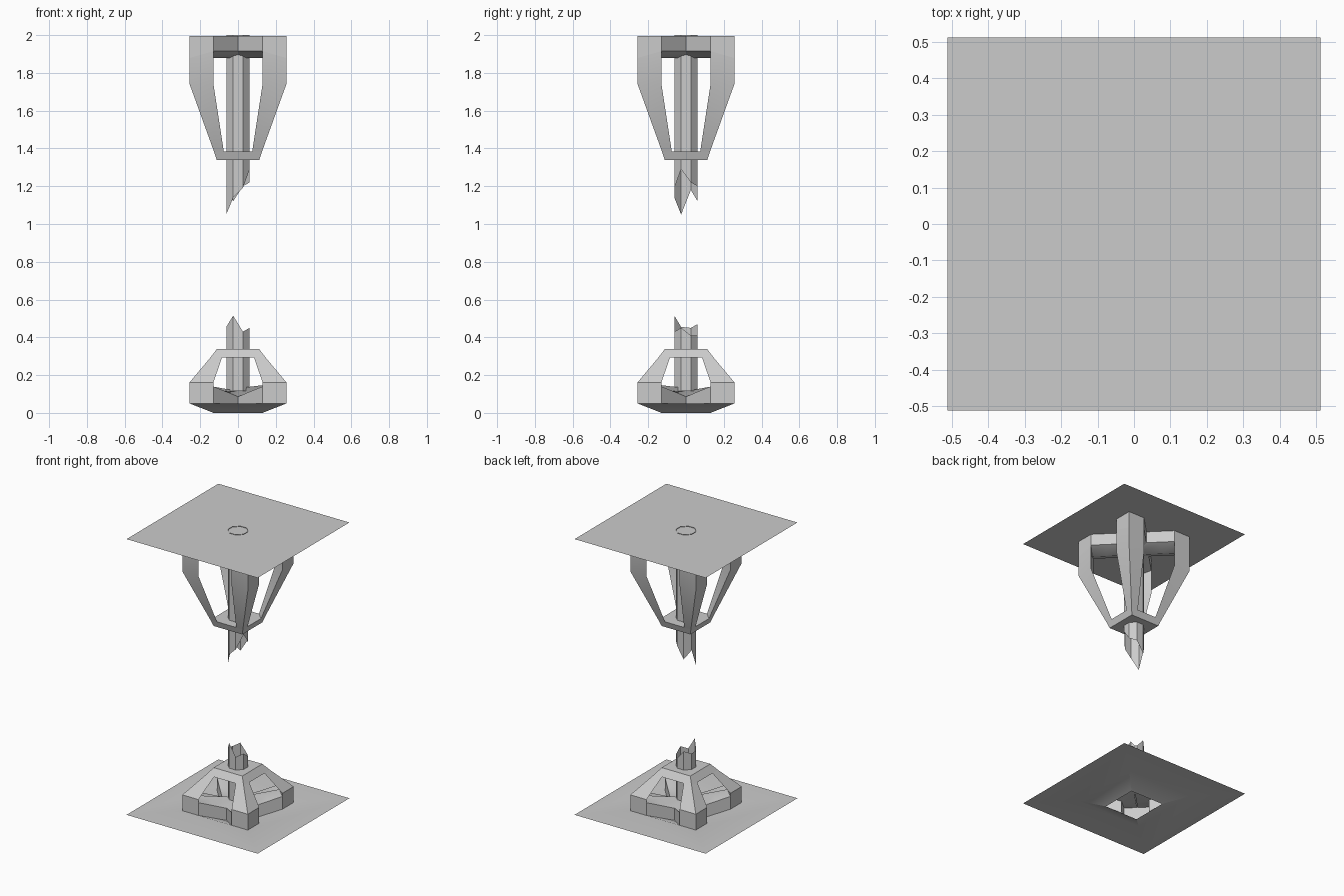
import bpy, bmesh, math

cube = bpy.data.objects.get("Cube")
if cube:
    bpy.data.objects.remove(cube, do_unlink=True)

grey = bpy.data.materials.new("plain grey")
grey.use_nodes = True
colour = (0.6, 0.6, 0.6, 1)
grey.diffuse_color = colour
grey.node_tree.nodes["Principled BSDF"].inputs["Base Color"].default_value = colour


def loft(name, rings, bottom=True, top=True):
    """Skin a stack of equal-length rings, listed from the bottom up."""
    bm = bmesh.new()
    rows = [[bm.verts.new(p) for p in ring] for ring in rings]
    for low, high in zip(rows, rows[1:]):
        for i in range(len(low)):
            j = (i + 1) % len(low)
            bm.faces.new((low[i], low[j], high[j], high[i]))
    if bottom:
        bm.faces.new(rows[0][::-1])
    if top:
        bm.faces.new(rows[-1])
    mesh = bpy.data.meshes.new(name)
    bm.to_mesh(mesh)
    bm.free()
    mesh.materials.append(grey)
    obj = bpy.data.objects.new(name, mesh)
    bpy.context.collection.objects.link(obj)
    # soften only the shallow bends
    bpy.ops.object.select_all(action='DESELECT')
    obj.select_set(True)
    bpy.context.view_layer.objects.active = obj
    bpy.ops.object.shade_smooth_by_angle(angle=math.radians(30))


def turn(x, y, k):
    for _ in range(k):
        x, y = -y, x
    return x, y


def square(r, z):
    return [(*turn(r, -r, k), z) for k in range(4)]


R, E = 0.256, 0.13


def cross(w, knee, z_out, z_knee, z_in):
    """Diagonal cross with pointed ends; w sets the arm width, knee a bend along it."""
    quarter = ((w, 0, z_in), (knee, knee - w, z_knee), (R, R - w, z_out),
               (R, R, z_out), (R - w, R, z_out), (knee - w, knee, z_knee))
    return [(*turn(x, y, k), z) for k in range(4) for x, y, z in quarter]


def arms(name, sections):
    """Four triangular corner struts; each section is reach, inner edge, height."""
    for k in range(4):
        loft(f"{name}_{k + 1}", [[(*turn(x, y, k), z) for x, y in
                                  ((d, e), (d, d), (e, d))] for d, e, z in sections])


def octagon(heights, r=0.067):
    return [(r * math.cos(math.pi * (2 * i + 1) / 8),
             r * math.sin(math.pi * (2 * i + 1) / 8), z)
            for i, z in enumerate(heights)]


# floor sheet, sinking to a square opening, and the ceiling sheet
loft("floor_sheet", [square(E, 0), square(R, 0.05), square(0.512, 0.05)],
     bottom=False, top=False)
loft("ceiling_sheet", [square(0.512, 1.997)], bottom=False)

# hollow lower foot: walls follow the sunken floor, ridged on top
loft("lower_foot", [cross(0.126, 0.19, 0.05, 0.025, 0),
                    cross(0.126, 0.19, 0.14, 0.113, 0.086),
                    cross(0.004, E, 0.162, 0.115, 0.115)], bottom=False)
arms("lower_arm", [(R, E, 0.05), (R, E, 0.162), (0.147, 0.085, 0.292)])
loft("lower_collar", [square(0.147, 0.292), square(0.112, 0.338)])

# upper head, ridged underneath, and its long hanging arms
loft("upper_head", [cross(0.004, E, 1.88, 1.88, 1.88),
                    cross(0.126, 0.19, 1.915, 1.915, 1.915),
                    cross(0.126, 0.19, 1.996, 1.996, 1.996)])
arms("upper_arm", [(0.127, 0.075, 1.383), (R, E, 1.74), (R, E, 1.996)])
loft("upper_collar", [square(0.112, 1.338), square(0.127, 1.383)])

# snapped hollow column, with splintered ends
stump = [0.41, 0.41, 0.47, 0.45, 0.455, 0.515, 0.43, 0.45]
tip = [1.22, 1.2, 1.12, 1.18, 1.05, 1.14, 1.19, 1.29]
loft("lower_column", [octagon([0.115] * 8), octagon(stump)], top=False)
loft("upper_column", [octagon(tip), octagon([2.0] * 8)], bottom=False, top=False)
